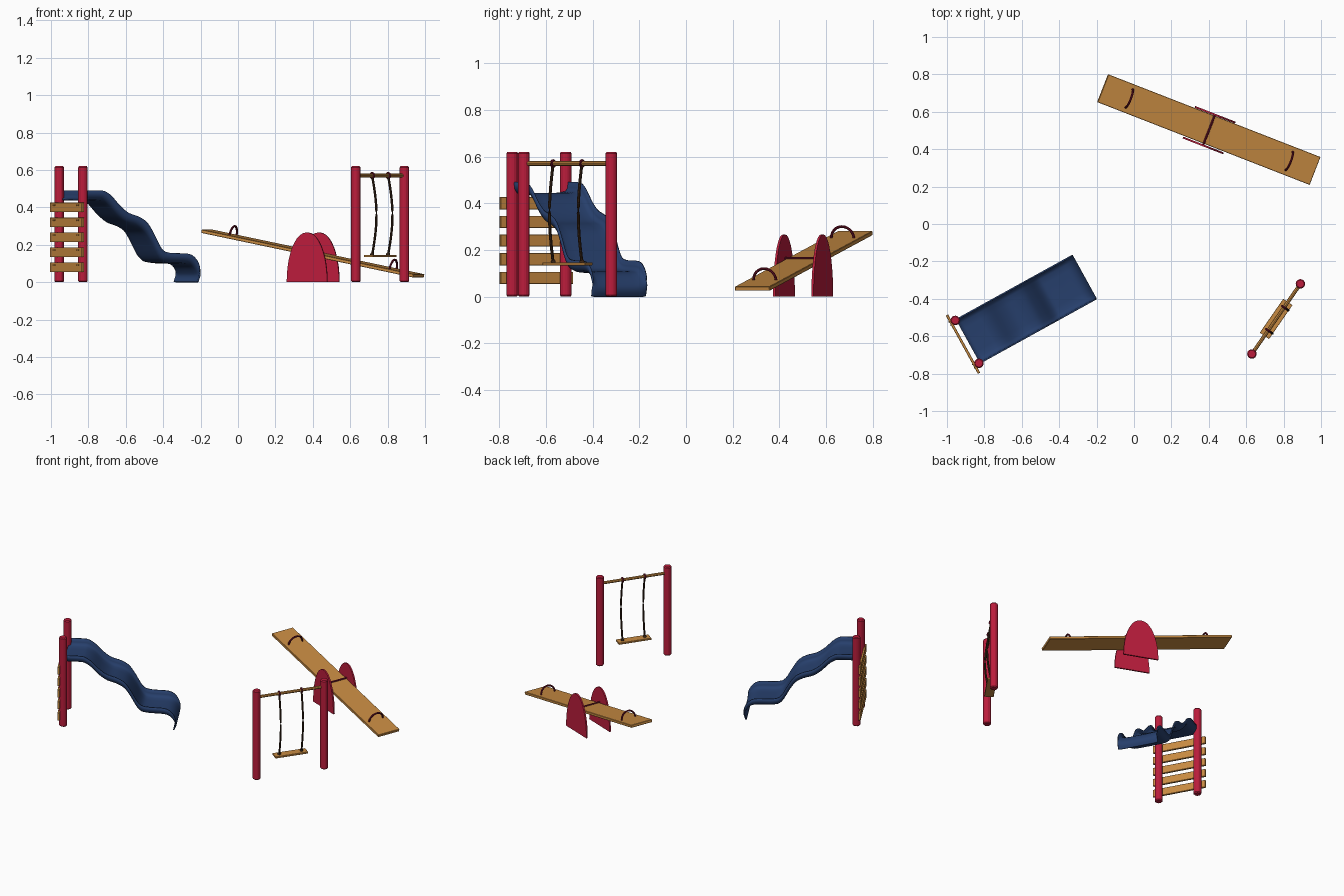
import bpy, bmesh, math
from mathutils import Matrix, Vector

if "Cube" in bpy.data.objects:
    bpy.data.objects.remove(bpy.data.objects["Cube"])


def material(name, rgb):
    m = bpy.data.materials.new(name)
    m.diffuse_color = (*rgb, 1)
    m.use_nodes = True
    m.node_tree.nodes["Principled BSDF"].inputs["Base Color"].default_value = m.diffuse_color
    return m


RED = material("red", (0.50, 0.012, 0.045))
DARK = material("dark_red", (0.16, 0.006, 0.022))
WOOD = material("wood", (0.58, 0.26, 0.055))
BLUE = material("blue", (0.02, 0.05, 0.15))
ROPE = material("rope", (0.04, 0.018, 0.008))


def frame(x, y, z, yaw, tilt=0):
    return (Matrix.Translation((x, y, z)) @ Matrix.Rotation(math.radians(yaw), 4, 'Z')
            @ Matrix.Rotation(math.radians(tilt), 4, 'Y'))


def finish(name, bm, mat, mtx, smooth=False):
    bmesh.ops.recalc_face_normals(bm, faces=bm.faces)
    bm.transform(mtx)
    me = bpy.data.meshes.new(name)
    bm.to_mesh(me)
    bm.free()
    me.materials.append(mat)
    ob = bpy.data.objects.new(name, me)
    bpy.context.collection.objects.link(ob)
    if smooth:
        bpy.context.view_layer.objects.active = ob
        ob.select_set(True)
        bpy.ops.object.shade_smooth_by_angle(angle=math.radians(40))
        ob.select_set(False)
    return ob


def box(name, size, loc, mat, mtx):
    bm = bmesh.new()
    bmesh.ops.create_cube(bm, size=1)
    bm.transform(Matrix.Translation(loc) @ Matrix.Diagonal((*size, 1)))
    bmesh.ops.bevel(bm, geom=bm.edges[:], offset=min(size) * 0.12, segments=1, affect='EDGES')
    return finish(name, bm, mat, mtx)


def post(name, loc, mtx, r=0.027, h=0.62):
    bm = bmesh.new()
    bmesh.ops.create_cone(bm, cap_ends=True, segments=8, radius1=r, radius2=r, depth=h,
                          matrix=Matrix.Translation((*loc, h / 2))
                          @ Matrix.Rotation(math.pi / 8, 4, 'Z'))
    rim = [e for e in bm.edges if all(v.co.z > h - 0.01 or v.co.z < 0.01 for v in e.verts)]
    bmesh.ops.bevel(bm, geom=rim, offset=0.006, segments=1, affect='EDGES')
    return finish(name, bm, RED, mtx)


def tube(name, pts, r, mat, mtx, sides=8):
    # sweep a circle along a path lying in a plane
    pts = [Vector(p) for p in pts]
    bm = bmesh.new()
    rings = []
    for i, p in enumerate(pts):
        t = (pts[min(i + 1, len(pts) - 1)] - pts[max(i - 1, 0)]).normalized()
        rot = t.to_track_quat('Z', 'X' if abs(t.x) < 0.9 else 'Y')
        rings.append([bm.verts.new(p + rot @ Vector((r * math.cos(a), r * math.sin(a), 0)))
                      for a in (2 * math.pi * k / sides for k in range(sides))])
    for a, b in zip(rings, rings[1:]):
        for k in range(sides):
            j = (k + 1) % sides
            bm.faces.new((a[k], a[j], b[j], b[k]))
    bm.faces.new(rings[0])
    bm.faces.new(rings[-1])
    return finish(name, bm, mat, mtx, True)


def knot(name, loc, r, mat, mtx):
    bm = bmesh.new()
    bmesh.ops.create_uvsphere(bm, u_segments=10, v_segments=6, radius=r,
                              matrix=Matrix.Translation(loc))
    return finish(name, bm, mat, mtx, True)


def smooth_path(pts, n=4):
    # Catmull-Rom interpolation
    p = [Vector(q) for q in pts]
    p = [2 * p[0] - p[1]] + p + [2 * p[-1] - p[-2]]
    out = []
    for i in range(1, len(p) - 2):
        a, b, c, d = p[i - 1:i + 3]
        for k in range(n):
            t = k / n
            out.append(0.5 * (2 * b + (c - a) * t + (2 * a - 5 * b + 4 * c - d) * t * t
                              + (3 * b - a - 3 * c + d) * t ** 3))
    return out + [p[-2]]


# Slide: posts, ladder planks, wavy channel
S = frame(-0.8925, -0.63, 0, 28.9)
for side, v in (("left", 0.131), ("right", -0.131)):
    post(f"slide_post_{side}", (0, v), S)
for i in range(5):
    z = 0.08 + 0.08 * i
    box(f"ladder_plank_{i + 1}", (0.014, 0.355, 0.052), (-0.025, 0, z), WOOD, S)
    for v in (-0.14, -0.12, 0.12, 0.14):
        knot(f"plank_screw_{i + 1}", (-0.032, v, z + 0.012), 0.004, WOOD, S)

# bed path as (distance, height, wall height)
bed = smooth_path([(0.005, 0.44, 0.05), (0.10, 0.44, 0.05), (0.135, 0.435, 0.05),
                   (0.175, 0.41, 0.05), (0.23, 0.355, 0.05), (0.28, 0.32, 0.05),
                   (0.34, 0.30, 0.05), (0.39, 0.27, 0.05), (0.43, 0.215, 0.05),
                   (0.48, 0.13, 0.05), (0.53, 0.107, 0.05), (0.64, 0.102, 0.05),
                   (0.685, 0.085, 0.045), (0.711, 0.05, 0.04), (0.714, 0.025, 0.025),
                   (0.702, 0.0, 0.004)])
half = [(0.132, 1.0), (0.130, 0.5), (0.122, 0.2), (0.105, 0.05), (0.07, 0.0)]
section = [(-v, h) for v, h in half] + half[::-1]
bm = bmesh.new()
rows = [[bm.verts.new((u, v, z + h * wall)) for v, h in section] for u, z, wall in bed]
for a, b in zip(rows, rows[1:]):
    for k in range(len(section) - 1):
        bm.faces.new((a[k], b[k], b[k + 1], a[k + 1]))
slide = finish("slide_channel", bm, BLUE, S, True)
mod = slide.modifiers.new("thickness", 'SOLIDIFY')
mod.thickness = 0.008
mod.offset = 0

# Seesaw: tilted board, axle, arched side plates, handles
B = frame(0.40, 0.505, 0.153, -21.3, 11.1)
G = frame(0.402, 0.502, 0, -21.3)
box("seesaw_board", (1.24, 0.16, 0.018), (0, 0, 0), WOOD, B)
tube("seesaw_axle", [(0, -0.09, 0.011), (0, 0.09, 0.011)], 0.006, DARK, B)
arch = []
for k in range(21):
    a = math.pi * k / 20
    c = math.cos(a)
    arch.append((0.116 * math.copysign(abs(c) ** 0.95, c), 0.266 * math.sin(a)))
for side, v in (("front", -0.088), ("back", 0.088)):
    bm = bmesh.new()
    face = bm.faces.new([bm.verts.new((x, v - 0.005, z)) for x, z in arch])
    ext = bmesh.ops.extrude_face_region(bm, geom=[face])
    for g in ext["geom"]:
        if isinstance(g, bmesh.types.BMVert):
            g.co.y += 0.010
    finish(f"seesaw_support_{side}", bm, RED, G)
for side, u in (("high", -0.468), ("low", 0.468)):
    arc = [(u, 0.052 * math.cos(math.pi * k / 12), 0.006 + 0.052 * math.sin(math.pi * k / 12))
           for k in range(13)]
    tube(f"seesaw_handle_{side}", arc, 0.006, DARK, B)

# Swing: posts, crossbar, bowed ropes, seat
W = frame(0.76, -0.5075, 0, 55.3)
tube("swing_crossbar", [(-0.228, 0, 0.57), (0.228, 0, 0.57)], 0.010, WOOD, W)
box("swing_seat", (0.22, 0.06, 0.012), (0, 0, 0.14), WOOD, W)
for side, s in (("left", -1), ("right", 1)):
    post(f"swing_post_{side}", (s * 0.228, 0), W)
    u = s * 0.075
    rope = [(u, -0.028 * math.sin(math.pi * k / 16), 0.57 - 0.425 * k / 16) for k in range(17)]
    tube(f"swing_rope_{side}", rope, 0.0065, ROPE, W)
    ring = [(u, 0.013 * math.cos(a), 0.57 + 0.013 * math.sin(a))
            for a in (2 * math.pi * k / 16 for k in range(17))]
    tube(f"rope_loop_{side}", ring, 0.006, DARK, W)
    knot(f"rope_knot_{side}", (u, 0, 0.149), 0.011, ROPE, W)
